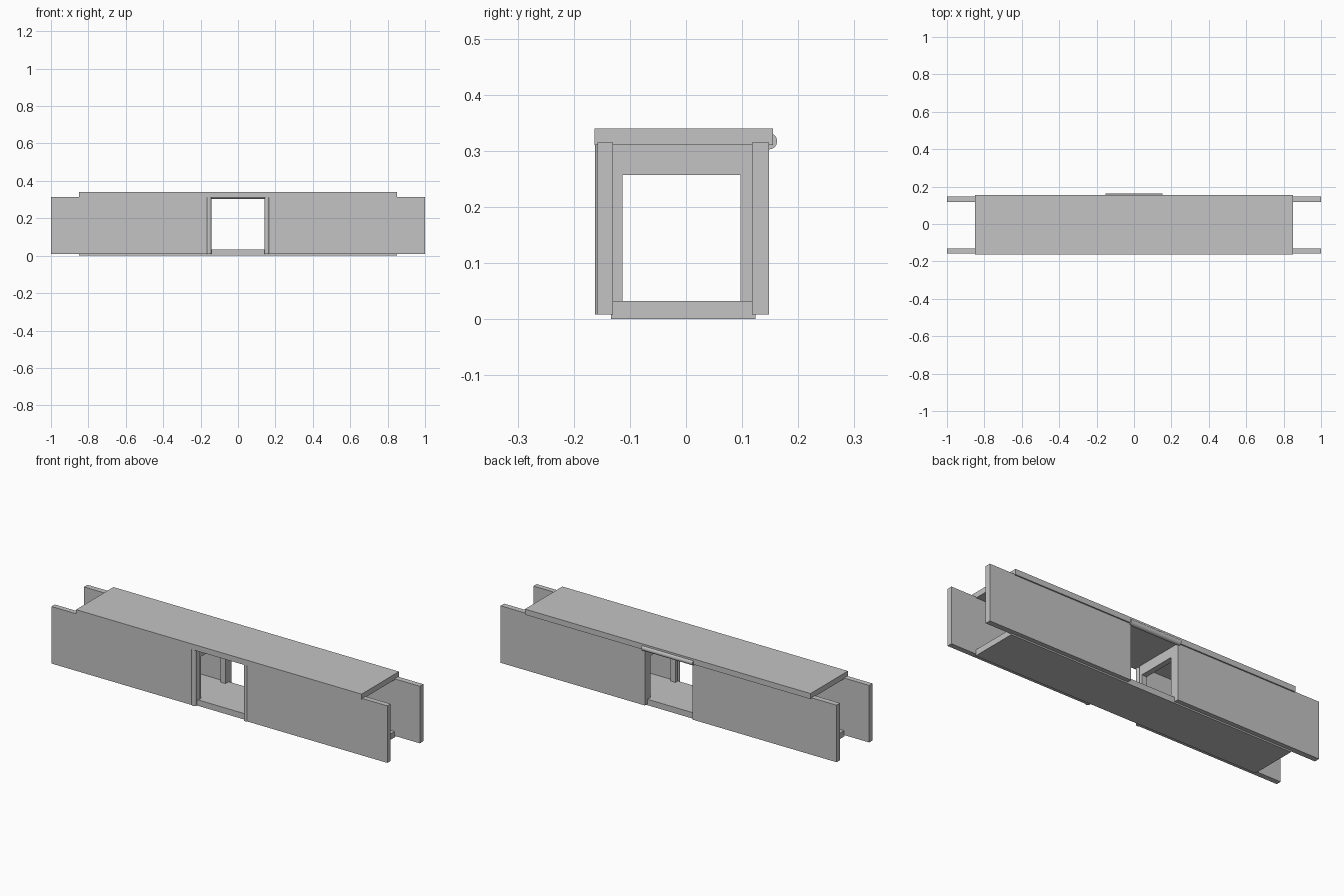
import bpy
import math

old = bpy.data.objects.get("Cube")
if old:
    bpy.data.objects.remove(old, do_unlink=True)

grey = bpy.data.materials.new("light grey")
grey.use_nodes = True
COLOUR = (0.55, 0.55, 0.55, 1)
grey.diffuse_color = COLOUR
grey.node_tree.nodes["Principled BSDF"].inputs["Base Color"].default_value = COLOUR


def box(name, x, y, z):
    """Box from (min, max) ranges on each axis."""
    ranges = (x, y, z)
    bpy.ops.mesh.primitive_cube_add(size=1, location=[sum(r) / 2 for r in ranges])
    ob = bpy.context.object
    ob.name = name
    ob.scale = [r[1] - r[0] for r in ranges]
    bpy.ops.object.transform_apply(location=False, rotation=False, scale=True)
    ob.data.materials.append(grey)
    return ob


def rod(name, centre, radius, length, along_x=False):
    """Smooth round trim, upright or along x."""
    turn = (0, math.pi / 2, 0) if along_x else (0, 0, 0)
    bpy.ops.mesh.primitive_cylinder_add(vertices=24, radius=radius, depth=length,
                                        location=centre, rotation=turn)
    ob = bpy.context.object
    ob.name = name
    bpy.ops.object.shade_smooth_by_angle()
    ob.data.materials.append(grey)
    return ob


# Roof and floor slabs
box("roof", (-0.85, 0.85), (-0.163, 0.155), (0.31, 0.34))
box("floor", (-0.85, 0.85), (-0.134, 0.124), (0, 0.032))

GAP = 0.142        # half width of the doorway
EDGE = 0.155       # centre of the round door trims

for side, s in (("left", 1), ("right", -1)):
    def span(a, b):
        return tuple(sorted((s * a, s * b)))

    # Long side walls, with a doorway left between the two halves
    box(f"front_wall_{side}", span(EDGE, 1), (-0.158, -0.13), (0.008, 0.315))
    box(f"back_wall_{side}", span(GAP, 1), (0.118, 0.148), (0.008, 0.315))

    # Rounded trim on the front door edge
    rod(f"door_trim_{side}", (s * EDGE, -0.149, 0.159), 0.0135, 0.302)

    # Inner portal frame beside the doorway
    frame_x = span(GAP, GAP + 0.03)
    box(f"portal_front_post_{side}", frame_x, (-0.131, -0.113), (0.03, 0.311))
    box(f"portal_back_post_{side}", frame_x, (0.097, 0.119), (0.03, 0.311))
    box(f"portal_beam_{side}", frame_x, (-0.131, 0.119), (0.257, 0.311))

# Round rail over the back doorway
rod("back_door_rail", (0, 0.148, 0.317), 0.0145, 0.304, along_x=True)
